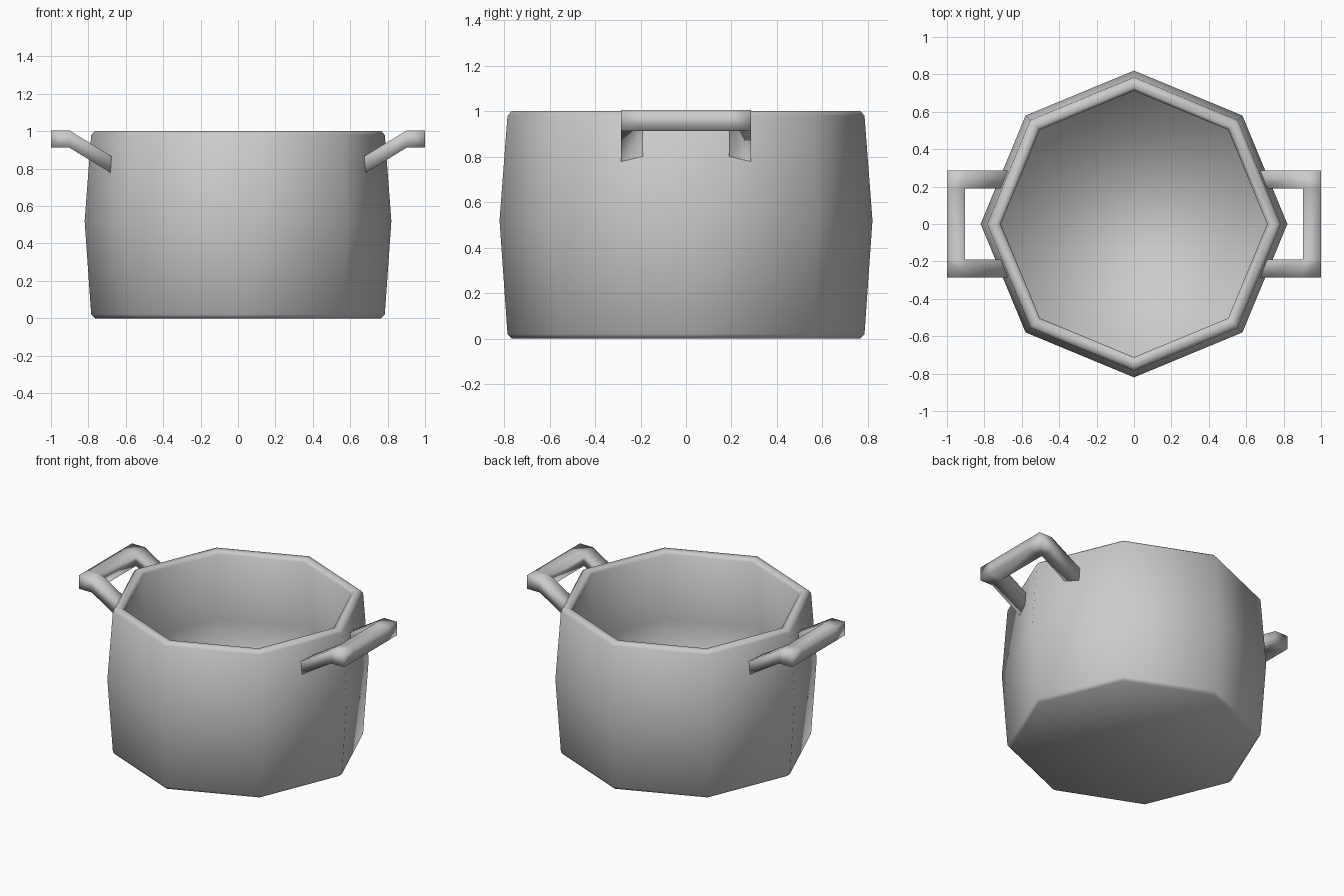
import bpy, bmesh
from math import sin, cos, pi, radians

if "Cube" in bpy.data.objects:
    bpy.data.objects.remove(bpy.data.objects["Cube"])


def finish(name, bm, angle):
    bmesh.ops.recalc_face_normals(bm, faces=bm.faces)
    mesh = bpy.data.meshes.new(name)
    bm.to_mesh(mesh)
    bm.free()
    obj = bpy.data.objects.new(name, mesh)
    bpy.context.collection.objects.link(obj)
    bpy.ops.object.select_all(action='DESELECT')
    obj.select_set(True)
    bpy.context.view_layer.objects.active = obj
    bpy.ops.object.shade_smooth_by_angle(angle=radians(angle))
    return obj


# Pot body: eight-sided hollow shell, (radius, height) from base over the rim to the inner floor
profile = [(0.765, 0.0), (0.785, 0.02), (0.82, 0.52), (0.785, 0.98), (0.767, 1.0),
           (0.73, 1.0), (0.712, 0.98), (0.75, 0.52), (0.715, 0.06)]
bm = bmesh.new()
rings = [[bm.verts.new((r * cos(k * pi / 4), r * sin(k * pi / 4), z)) for k in range(8)]
         for r, z in profile]
for a, b in zip(rings, rings[1:]):
    for k in range(8):
        n = (k + 1) % 8
        bm.faces.new((a[k], a[n], b[n], b[k]))
bm.faces.new(rings[0][::-1])
bm.faces.new(rings[-1])
finish("pot_body", bm, 120)


# Handles: U-shaped plan, bent upward from the wall, extruded to a square bar
def handle(name, side):
    stations = [(0.675, 0.866), (0.903, 1.005), (1.0, 1.005)]
    ys = [-0.285, -0.19, 0.19, 0.285]
    bm = bmesh.new()
    grid = [[bm.verts.new((side * x, y, z)) for y in ys] for x, z in stations]
    for i, j in [(0, 0), (0, 2), (1, 0), (1, 1), (1, 2)]:
        bm.faces.new((grid[i][j], grid[i + 1][j], grid[i + 1][j + 1], grid[i][j + 1]))
    top = bm.faces[:]
    copy = bmesh.ops.extrude_face_region(bm, geom=top, use_keep_orig=True)
    lower = [v for v in copy["geom"] if isinstance(v, bmesh.types.BMVert)]
    bmesh.ops.translate(bm, verts=lower, vec=(0, 0, -0.092))
    finish(name, bm, 120)


handle("right_handle", 1)
handle("left_handle", -1)
